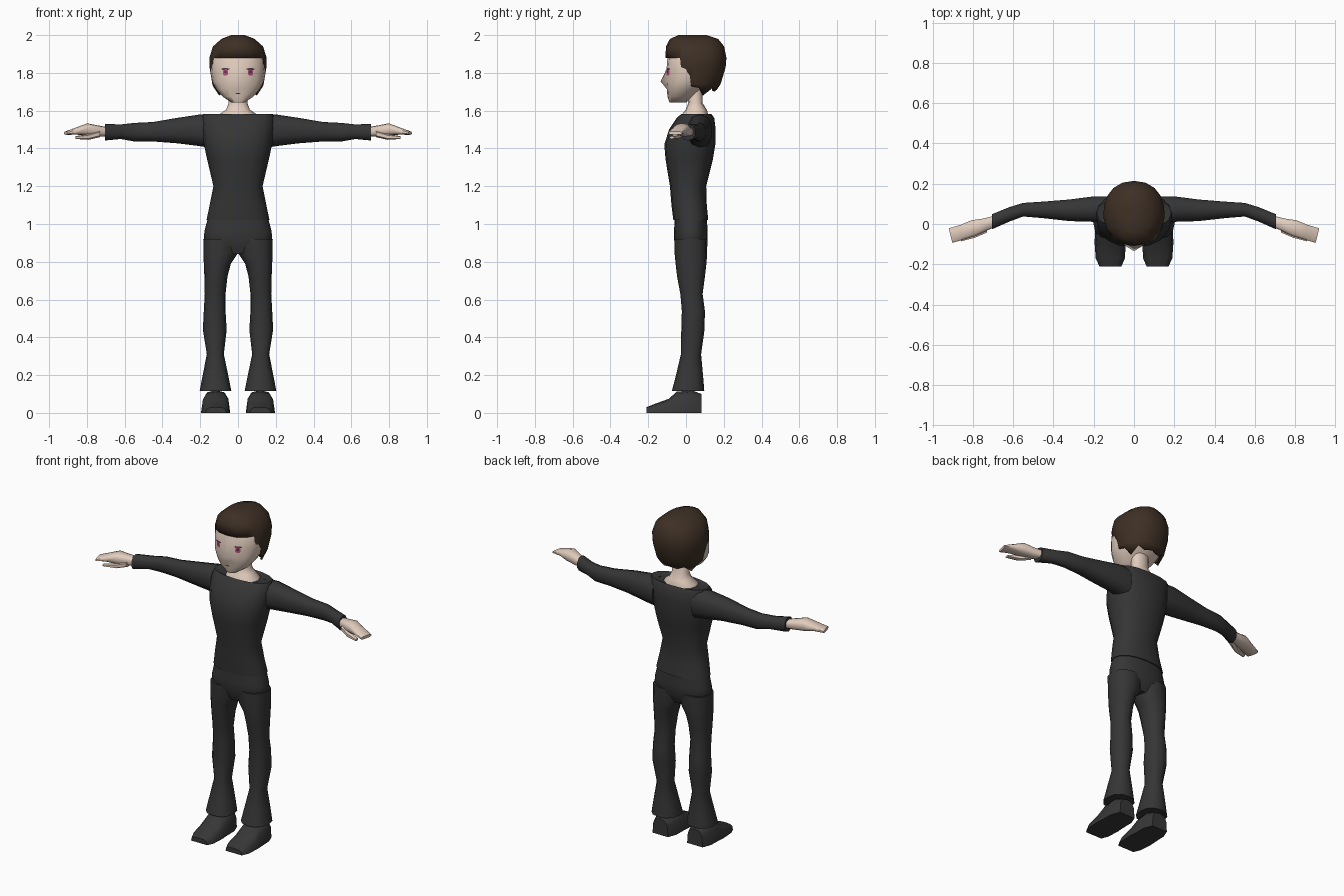
import bpy, bmesh, math
from math import sin, cos, pi
from mathutils import Vector
from mathutils.bvhtree import BVHTree

cube = bpy.data.objects.get("Cube")
if cube:
    bpy.data.objects.remove(cube, do_unlink=True)


def material(name, r, g, b):
    mat = bpy.data.materials.new(name)
    mat.use_nodes = True
    mat.diffuse_color = (r, g, b, 1)
    mat.node_tree.nodes["Principled BSDF"].inputs["Base Color"].default_value = (r, g, b, 1)
    return mat


SKIN = material("skin", .76, .61, .51)
CLOTH = material("dark cloth", .036, .036, .037)
SHOE = material("shoe leather", .038, .038, .04)
HAIR = material("brown hair", .048, .029, .018)
PINK = material("pink iris", .45, .07, .22)
DARK = material("dark lash", .06, .035, .045)


def finish(name, bm, mat, angle=50):
    bmesh.ops.recalc_face_normals(bm, faces=bm.faces)
    mesh = bpy.data.meshes.new(name)
    bm.to_mesh(mesh)
    bm.free()
    for poly in mesh.polygons:
        poly.use_smooth = True
    mesh.set_sharp_from_angle(angle=math.radians(angle))
    mesh.materials.append(mat)
    obj = bpy.data.objects.new(name, mesh)
    bpy.context.collection.objects.link(obj)
    return obj


def squash(value, power):
    return math.copysign(abs(value) ** (2 / power), value)


def loft(name, mat, axis, sections, n=12, power=2.3, adjust=None):
    """Skin rounded sections (position, a_min, a_max, b_min, b_max) along an axis."""
    bm = bmesh.new()
    rings = []
    for pos, a0, a1, b0, b1 in sections:
        ring = []
        for i in range(n):
            t = 2 * pi * i / n
            a = (a0 + a1) / 2 + (a1 - a0) / 2 * squash(sin(t), power)
            b = (b0 + b1) / 2 - (b1 - b0) / 2 * squash(cos(t), power)
            co = {"x": (pos, a, b), "y": (a, pos, b), "z": (a, b, pos)}[axis]
            co = Vector(co)
            if adjust:
                adjust(co)
            ring.append(bm.verts.new(co))
        rings.append(ring)
    for low, high in zip(rings, rings[1:]):
        for i in range(n):
            j = (i + 1) % n
            bm.faces.new((low[i], low[j], high[j], high[i]))
    bm.faces.new(rings[0])
    bm.faces.new(rings[-1])
    return finish(name, bm, mat)


def centred(rows):
    return [(z, -w, w, y0, y1) for z, w, y0, y1 in rows]


def both_sides(name, *args, adjust=None, **kw):
    for side, sign in (("left", 1), ("right", -1)):
        def place(co):
            if adjust:
                adjust(co)
            co.x *= sign
        loft(side + "_" + name, *args, adjust=place, **kw)


# Shirt and hips
loft("shirt", CLOTH, "z", centred([
    (1.02, .167, -.067, .118), (1.1, .15, -.077, .11), (1.2, .13, -.085, .107),
    (1.34, .163, -.108, .142), (1.42, .18, -.115, .155), (1.5, .19, -.09, .157),
    (1.56, .193, -.05, .15), (1.583, .185, -.025, .135), (1.57, .1, -.02, .12)]), n=16)
loft("hips", CLOTH, "z", centred([
    (.84, .12, -.035, .08), (.9, .182, -.062, .113),
    (.96, .178, -.063, .114), (1.05, .155, -.06, .11)]), n=16)

# Flared trouser legs
both_sides("leg", CLOTH, "z", [
    (.115, .035, .203, -.075, .097), (.2, .052, .187, -.053, .09),
    (.31, .075, .165, -.027, .08), (.44, .06, .186, -.025, .098),
    (.54, .066, .181, -.022, .1), (.63, .066, .176, -.03, .088),
    (.72, .056, .178, -.047, .1), (.79, .038, .181, -.055, .108),
    (.84, .004, .183, -.06, .112), (.92, -.01, .184, -.062, .113)])


# Shoes with a flat sole
def flat_sole(co):
    co.z = max(co.z, 0)


both_sides("shoe", SHOE, "y", [
    (y, x0, x1, -h, h) for y, x0, x1, h in (
        (.082, .065, .17, .1), (.03, .045, .19, .12), (-.05, .044, .193, .112),
        (-.09, .041, .196, .075), (-.17, .045, .19, .046), (-.21, .062, .172, .03))],
    power=3, adjust=flat_sole)

# Sleeves
both_sides("sleeve", CLOTH, "x", [
    (.13, .0, .14, 1.4, 1.58), (.2, .008, .14, 1.412, 1.58), (.32, .012, .124, 1.427, 1.562),
    (.45, .027, .113, 1.437, 1.54), (.55, .036, .106, 1.437, 1.535),
    (.62, .01, .085, 1.45, 1.527), (.705, -.028, .05, 1.442, 1.53)], n=10)


# Hands, cut at a slant across the fingers
def slant(co):
    co.x += .25 * (co.y + .05)


both_sides("hand", SKIN, "x", [
    (.67, -.012, .042, 1.465, 1.512), (.73, -.035, .028, 1.463, 1.522),
    (.79, -.062, .02, 1.466, 1.533), (.85, -.078, -.003, 1.473, 1.513),
    (.913, -.095, -.02, 1.472, 1.49)], n=10, power=2.8, adjust=slant)
both_sides("thumb", SKIN, "x", [
    (.73, -.045, -.005, 1.46, 1.495), (.79, -.07, -.038, 1.446, 1.477),
    (.86, -.088, -.062, 1.45, 1.465)], n=6)

# Neck
loft("neck", SKIN, "z", centred([
    (1.55, .105, -.03, .12), (1.58, .1, -.022, .118), (1.605, .063, -.002, .11),
    (1.64, .05, .012, .088), (1.74, .055, .01, .085)]))


# Head, with the nose pulled out of the front edge
def nose(co):
    if abs(co.x) < .001 and abs(co.z - 1.755) < .001 and co.y < 0:
        co.y = -.135


head = loft("head", SKIN, "z", centred([
    (1.643, .035, -.088, .0), (1.675, .082, -.098, .04), (1.715, .116, -.102, .08),
    (1.755, .137, -.105, .12), (1.82, .147, -.103, .16), (1.88, .145, -.098, .175),
    (1.94, .11, -.07, .15)]), n=16, adjust=nose)

# Hair shell: (height, half width, front, back), hung from the crown to the hairline
hair_rows = [(1.67, .11, -.08, .135), (1.74, .136, -.1, .183), (1.83, .151, -.11, .21),
             (1.88, .152, -.109, .214), (1.94, .133, -.106, .202),
             (1.98, .088, -.085, .17), (2.0, .035, -.04, .11)]
hairline = [(0, 1.88), (20, 1.88), (40, 1.88), (61, 1.88), (64, 1.79), (82, 1.785),
            (86, 1.73), (102, 1.72), (120, 1.68), (140, 1.72), (160, 1.7), (180, 1.71)]


def hair_point(degrees, z):
    for low, high in zip(hair_rows, hair_rows[1:]):
        if z <= high[0]:
            f = (z - low[0]) / (high[0] - low[0])
            _, w, y0, y1 = [p + (q - p) * f for p, q in zip(low, high)]
            break
    t = math.radians(degrees)
    return (w * squash(sin(t), 2.2), (y0 + y1) / 2 - (y1 - y0) / 2 * squash(cos(t), 2.2), z)


bm = bmesh.new()
around = hairline + [(360 - d, z) for d, z in hairline[-2:0:-1]]
columns = []
for degrees, edge in around:
    heights = [edge] + [max(edge, row[0]) for row in hair_rows[1:]]
    columns.append([bm.verts.new(hair_point(degrees, z)) for z in heights])
for a, b in zip(columns, columns[1:] + columns[:1]):
    for k in range(len(a) - 1):
        bm.faces.new((a[k], b[k], b[k + 1], a[k + 1]))
bm.faces.new([c[-1] for c in columns])
bmesh.ops.remove_doubles(bm, verts=bm.verts, dist=.0005)
hair = finish("hair", bm, HAIR)
shell = hair.modifiers.new("thickness", "SOLIDIFY")
shell.thickness = .012
shell.offset = -1

# Face details, laid on the head as thin plates
bm = bmesh.new()
bm.from_mesh(head.data)
face_surface = BVHTree.FromBMesh(bm)
bm.free()


def plate(name, mat, x, z, w, h, lift, n=8):
    bm = bmesh.new()
    verts = []
    for i in range(n):
        t = 2 * pi * (i + .5) / n
        px, pz = x + w * squash(cos(t), 3), z + h * squash(sin(t), 3)
        hit = face_surface.ray_cast(Vector((px, -1, pz)), Vector((0, 1, 0)))[0]
        verts.append(bm.verts.new((px, hit.y - lift, pz)))
    bm.faces.new(verts)
    finish(name, bm, mat)


for side, sign in (("left", 1), ("right", -1)):
    plate(side + "_iris", PINK, sign * .067, 1.802, .014, .017, .003)
    plate(side + "_lash", DARK, sign * .067, 1.82, .022, .005, .004)
    plate(side + "_pupil", DARK, sign * .067, 1.806, .006, .008, .005)
plate("mouth", DARK, 0, 1.692, .015, .003, .003)
